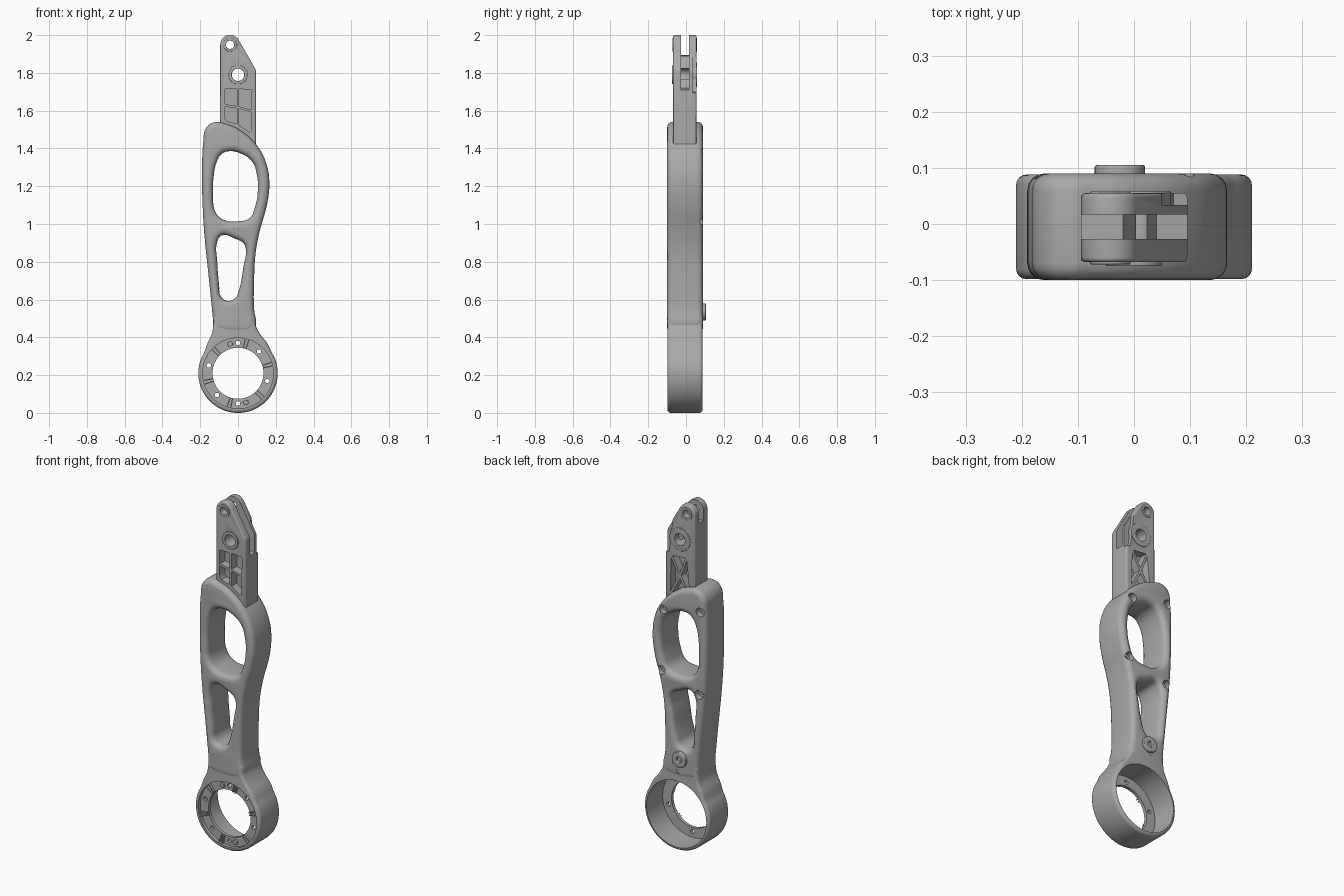
import bpy, bmesh, math
from mathutils import Matrix

cube = bpy.data.objects.get("Cube")
if cube:
    bpy.data.objects.remove(cube)

grey = bpy.data.materials.new("machined grey")
grey.use_nodes = True
grey.diffuse_color = (0.4, 0.4, 0.4, 1)
grey.node_tree.nodes["Principled BSDF"].inputs["Base Color"].default_value = (0.4, 0.4, 0.4, 1)

RING_Z = 0.21
HOLE_Z = 1.79
TIP = (-0.042, 1.949)


def arc(cx, cz, r, a0, a1, n):
    steps = [math.radians(a0 + (a1 - a0) * i / n) for i in range(n + 1)]
    return [(cx + r * math.cos(a), cz + r * math.sin(a)) for a in steps]


def circle(cx, cz, r, n=40):
    return arc(cx, cz, r, 0, 360, n)[:-1]


def add_object(name, mesh):
    ob = bpy.data.objects.new(name, mesh)
    bpy.context.collection.objects.link(ob)
    mesh.materials.clear()
    mesh.materials.append(grey)
    return ob


def plate(name, loops, y0, y1, fillet, smooth=True):
    """Solid plate with rounded edges; the first loop is the outline, the rest are holes."""
    cu = bpy.data.curves.new(name, 'CURVE')
    cu.dimensions, cu.fill_mode, cu.resolution_u = '2D', 'BOTH', 5
    cu.extrude = (y1 - y0) / 2 - fillet
    cu.bevel_depth, cu.bevel_resolution, cu.offset = fillet, 3, -fillet
    for pts in loops:
        sp = cu.splines.new('BEZIER' if smooth else 'POLY')
        data = sp.bezier_points if smooth else sp.points
        data.add(len(pts) - 1)
        for p, (x, z) in zip(data, pts):
            if smooth:
                p.co = (x, z, 0)
                p.handle_left_type = p.handle_right_type = 'AUTO'
            else:
                p.co = (x, z, 0, 1)
        sp.use_cyclic_u = True
    tmp = bpy.data.objects.new(name, cu)
    bpy.context.collection.objects.link(tmp)
    dg = bpy.context.evaluated_depsgraph_get()
    mesh = bpy.data.meshes.new_from_object(tmp.evaluated_get(dg))
    bpy.data.objects.remove(tmp)
    mesh.transform(Matrix.Translation((0, (y0 + y1) / 2, 0)) @ Matrix.Rotation(math.pi / 2, 4, 'X'))
    bm = bmesh.new()
    bm.from_mesh(mesh)
    bmesh.ops.remove_doubles(bm, verts=bm.verts, dist=0.0002)
    bmesh.ops.recalc_face_normals(bm, faces=bm.faces)
    bm.to_mesh(mesh)
    bm.free()
    return add_object(name, mesh)


def prism(name, pts, y0, y1):
    """Straight extrusion of a front-view polygon along y."""
    mesh = bpy.data.meshes.new(name)
    bm = bmesh.new()
    face = bm.faces.new([bm.verts.new((x, y0, z)) for x, z in pts])
    ext = bmesh.ops.extrude_face_region(bm, geom=[face])
    moved = [v for v in ext["geom"] if isinstance(v, bmesh.types.BMVert)]
    bmesh.ops.translate(bm, verts=moved, vec=(0, y1 - y0, 0))
    bmesh.ops.recalc_face_normals(bm, faces=bm.faces)
    bm.to_mesh(mesh)
    bm.free()
    return add_object(name, mesh)


def cut(target, cutters):
    for c in cutters:
        c.hide_render = True
        mod = target.modifiers.new("cut", 'BOOLEAN')
        mod.operation, mod.solver, mod.object = 'DIFFERENCE', 'EXACT', c
    dg = bpy.context.evaluated_depsgraph_get()
    mesh = bpy.data.meshes.new_from_object(target.evaluated_get(dg))
    target.modifiers.clear()
    target.data = mesh
    for c in cutters:
        bpy.data.objects.remove(c)


def hole(x, z, r, y0, y1, n=24):
    return prism("hole_cutter", circle(x, z, r, n), y0, y1)


# Main arm with two windows
arm_outline = [(-0.12, 1.54), (-0.168, 1.51), (-0.184, 1.43), (-0.19, 1.28), (-0.186, 1.07),
               (-0.175, 0.91), (-0.153, 0.7), (-0.132, 0.49), (-0.128, 0.445), (-0.1, 0.432),
               (0, 0.422), (0.075, 0.435), (0.093, 0.46), (0.085, 0.55), (0.085, 0.7),
               (0.095, 0.86), (0.117, 0.97), (0.153, 1.1), (0.166, 1.21), (0.153, 1.31),
               (0.105, 1.41), (0.01, 1.497), (-0.075, 1.533)]
upper_window = [(-0.05, 1.385), (0.01, 1.375), (0.075, 1.33), (0.1, 1.26), (0.105, 1.18),
                (0.09, 1.09), (0.06, 1.03), (0.01, 1.015), (-0.075, 1.022), (-0.12, 1.065),
                (-0.132, 1.155), (-0.13, 1.24), (-0.112, 1.33), (-0.085, 1.372)]
lower_window = [(-0.085, 0.94), (-0.015, 0.922), (0.03, 0.897), (0.042, 0.86), (0.03, 0.78),
                (0.005, 0.65), (-0.015, 0.607), (-0.053, 0.593), (-0.09, 0.615), (-0.1, 0.68),
                (-0.11, 0.8), (-0.11, 0.905)]
arm = plate("arm_body", [arm_outline, upper_window, lower_window], -0.1, 0.09, 0.03)
screws = [(0.083, 1.375), (-0.152, 1.42), (0.1, 1.02), (-0.145, 0.94)]
cut(arm, [hole(x, z, 0.025, 0.055, 0.2) for x, z in screws]
    + [hole(x, z, 0.011, 0.03, 0.2) for x, z in screws]
    + [hole(-0.02, 0.468, 0.02, 0.06, 0.2)])

# Ring with its flared neck
neck_right = [(0.157, 0.365), (0.115, 0.42), (0.095, 0.46), (0.08, 0.52)]
neck_left = [(-0.12, 0.52), (-0.131, 0.46), (-0.138, 0.42), (-0.163, 0.365)]
ring = plate("end_ring", [arc(0, RING_Z, 0.21, 148, 392, 28) + neck_right + neck_left],
             -0.098, 0.088, 0.018)
cut(ring, [hole(0, RING_Z, 0.192, -0.06, 0.2, 64),
           hole(0, RING_Z, 0.135, -0.2, 0.2, 64),
           hole(0, RING_Z, 0.187, -0.2, -0.078, 64)]
    + [hole(0.16 * math.cos(a), RING_Z + 0.16 * math.sin(a), 0.012, -0.2, 0, 12)
       for a in map(math.radians, (46, 90, 165, 226, 270, 345))])

# Radial ribs and small studs on the ring flange
for i in range(6):
    for side in (-3, 3):
        a = math.radians(15 + 60 * i + side)
        u, v = (math.cos(a), math.sin(a)), (-math.sin(a), math.cos(a))
        prism("flange_rib", [(u[0] * r + v[0] * t, RING_Z + u[1] * r + v[1] * t)
                             for r, t in ((0.138, -0.003), (0.19, -0.003), (0.19, 0.003), (0.138, 0.003))],
              -0.092, -0.076)
for deg in (105, 285):
    a = math.radians(deg)
    plate("flange_stud", [circle(0.16 * math.cos(a), RING_Z + 0.16 * math.sin(a), 0.014, 12)],
          -0.09, -0.074, 0.002)

# Forked blade at the top
blade_outline = ([(-0.095, 1.41)] + arc(*TIP, 0.052, 180, 30, 14)
                 + arc(0.055, 1.805, 0.04, 30, 0, 4) + [(0.095, 1.41)])
blade = plate("forked_blade", [blade_outline, circle(*TIP, 0.022), circle(0, HOLE_Z, 0.033)],
              -0.068, 0.055, 0.008, False)
slot = [(-0.2, 1.9), (-0.02, 1.89), (0.04, 1.72), (0.2, 1.69), (0.2, 2.1), (-0.2, 2.1)]
step = [(0.07, 1.7), (0.2, 1.67), (0.2, 2.1), (0.04, 2.1), (0.05, 1.87)]
cutters = [prism("slot_cutter", slot, -0.027, 0.017), prism("step_cutter", step, 0.034, 0.2)]
front_pockets = [[(-0.07, 1.715), (-0.006, 1.715), (-0.006, 1.625), (-0.07, 1.635)],
                 [(0.006, 1.715), (0.073, 1.71), (0.071, 1.605), (0.006, 1.622)],
                 [(-0.07, 1.622), (-0.006, 1.612), (-0.006, 1.53), (-0.06, 1.545), (-0.07, 1.56)],
                 [(0.006, 1.61), (0.07, 1.593), (0.07, 1.495), (0.06, 1.485), (0.006, 1.525)]]
cutters += [prism("pocket_cutter", p, -0.2, -0.02) for p in front_pockets]
# Back pockets are four triangles separated by an X of ribs
frame, mid = [(-0.068, 1.47), (0.068, 1.45), (0.06, 1.69), (-0.045, 1.7)], (0, 1.58)
for i in range(4):
    tri = [frame[i], frame[(i + 1) % 4], mid]
    cx, cz = sum(p[0] for p in tri) / 3, sum(p[1] for p in tri) / 3
    cutters.append(prism("pocket_cutter", [(cx + (x - cx) * 0.8, cz + (z - cz) * 0.8) for x, z in tri],
                         0.01, 0.2))
cut(blade, cutters)

# Raised collars around the blade holes
for name, x, z, r, h, y0, y1 in (("front_pivot_collar", 0, HOLE_Z, 0.05, 0.033, -0.075, -0.06),
                                 ("back_pivot_collar", 0, HOLE_Z, 0.066, 0.033, 0.03, 0.058),
                                 ("front_tip_collar", *TIP, 0.036, 0.022, -0.072, -0.06),
                                 ("back_tip_collar", *TIP, 0.036, 0.022, 0.045, 0.058)):
    plate(name, [circle(x, z, r), circle(x, z, h)], y0, y1, 0.002, False)

# Round boss on the back of the neck
plate("back_boss", [circle(-0.025, 0.535, 0.045), circle(-0.025, 0.535, 0.016)], 0.08, 0.105, 0.004, False)

for ob in bpy.context.scene.objects:
    ob.select_set(ob.type == 'MESH')
    if ob.type == 'MESH':
        bpy.context.view_layer.objects.active = ob
bpy.ops.object.shade_smooth_by_angle(angle=math.radians(35))
